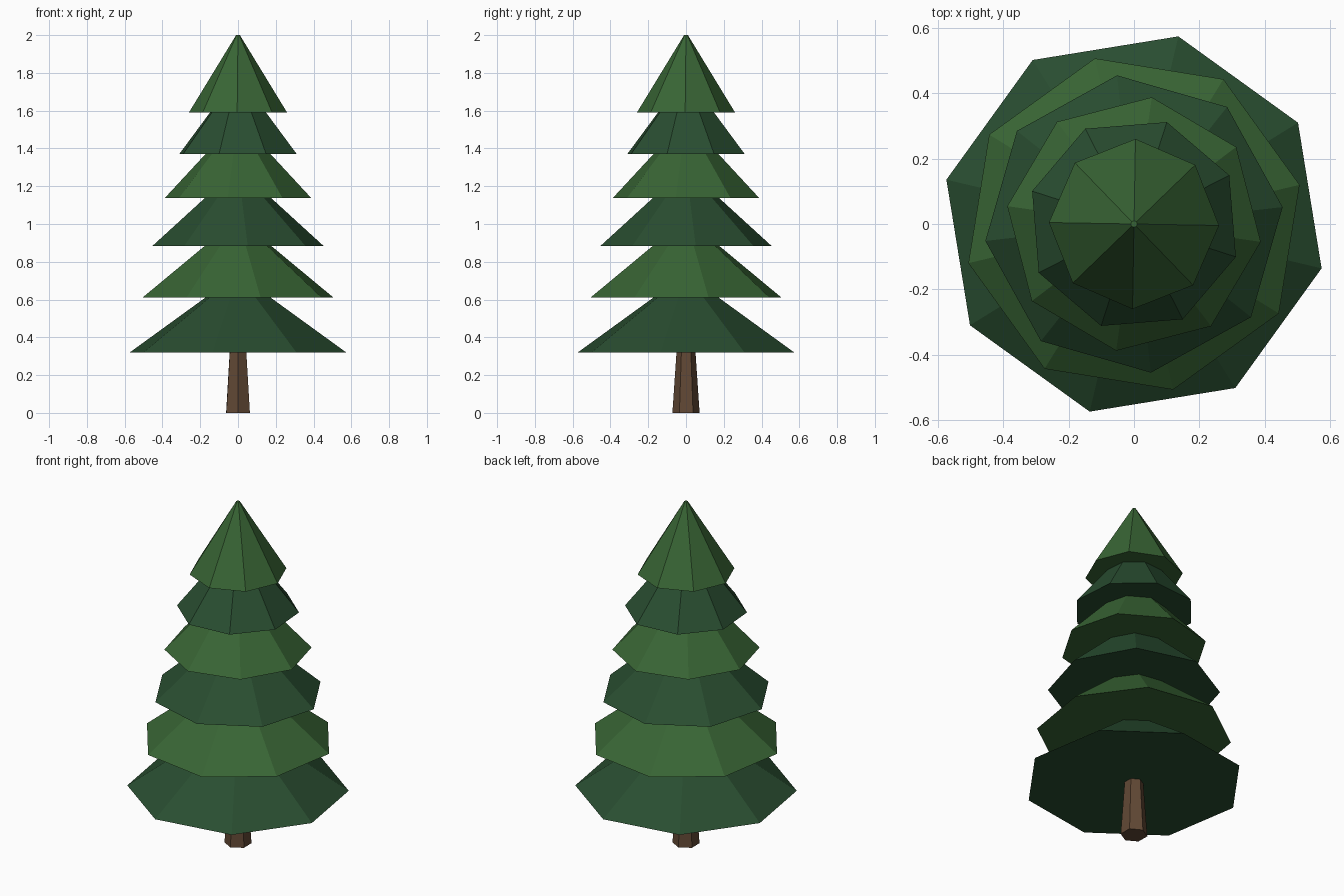
import bpy, bmesh
from math import cos, sin, pi, radians

if "Cube" in bpy.data.objects:
    bpy.data.objects.remove(bpy.data.objects["Cube"])


def material(name, color):
    m = bpy.data.materials.new(name)
    m.diffuse_color = (*color, 1)
    m.use_nodes = True
    m.node_tree.nodes["Principled BSDF"].inputs["Base Color"].default_value = m.diffuse_color
    return m


def frustum(name, sides, angle, z0, r0, z1, r1, mat):
    """Closed, flat-faced tapered prism; first corner at the given angle."""
    bm = bmesh.new()
    rings = []
    for z, r in ((z0, r0), (z1, r1)):
        rings.append([bm.verts.new((r * cos(radians(angle) + 2 * pi * i / sides),
                                    r * sin(radians(angle) + 2 * pi * i / sides), z))
                      for i in range(sides)])
    low, high = rings
    bm.faces.new(low[::-1])
    bm.faces.new(high)
    for i in range(sides):
        j = (i + 1) % sides
        bm.faces.new((low[i], low[j], high[j], high[i]))
    mesh = bpy.data.meshes.new(name)
    bm.to_mesh(mesh)
    bm.free()
    mesh.materials.append(mat)
    obj = bpy.data.objects.new(name, mesh)
    bpy.context.collection.objects.link(obj)
    return obj


bark = material("bark", (0.12, 0.065, 0.035))
dark = material("dark_needles", (0.022, 0.075, 0.030))
light = material("light_needles", (0.040, 0.130, 0.035))

# Trunk
frustum("trunk", 6, 31, 0.0, 0.072, 0.34, 0.049, bark)

# Branch tiers: base height, base radius, radius where next tier starts, twist
tiers = [
    (0.320, 0.589, 0.178, -13.3),
    (0.610, 0.520, 0.182, 13.3),
    (0.883, 0.457, 0.176, 6.5),
    (1.138, 0.391, 0.174, -8.0),
    (1.370, 0.327, 0.156, -17.9),
    (1.590, 0.260, 0.010, -1.0),
]
for i, (z, r, r_top, twist) in enumerate(tiers):
    z_top = 2.0
    if i < len(tiers) - 1:
        # run the slope slightly up into the tier above
        step = tiers[i + 1][0] - z
        r_top -= (r - r_top) * 0.05 / step
        z_top = z + step + 0.05
    frustum(f"branch_tier_{i + 1}", 8, twist, z, r, z_top, r_top,
            light if i % 2 else dark)
